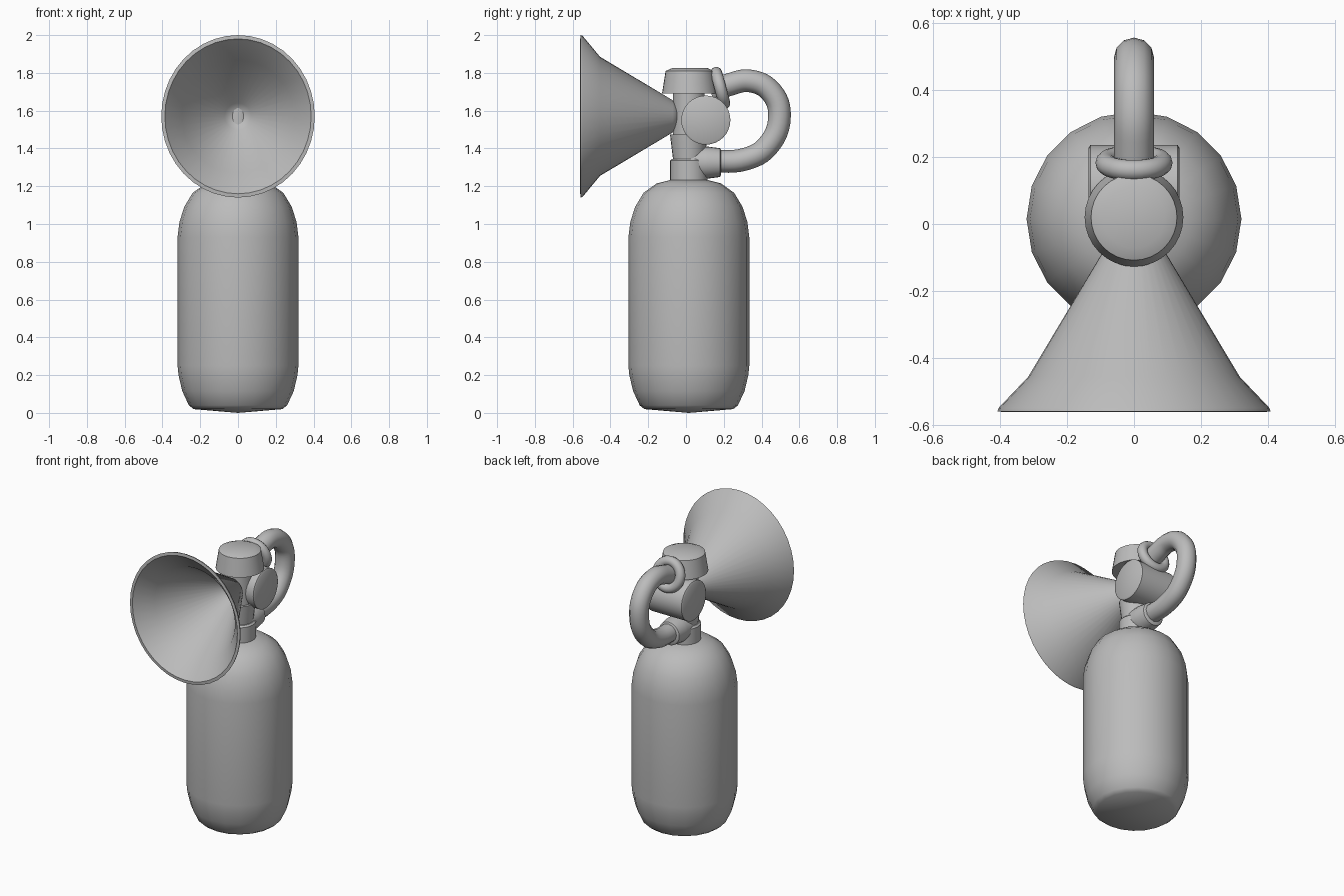
import bpy, bmesh, math
from mathutils import Matrix, Vector

cube = bpy.data.objects.get("Cube")
if cube:
    bpy.data.objects.remove(cube, do_unlink=True)

grey = bpy.data.materials.new("plain_grey")
grey.use_nodes = True
grey.diffuse_color = (0.5, 0.5, 0.5, 1)
grey.node_tree.nodes["Principled BSDF"].inputs["Base Color"].default_value = (0.5, 0.5, 0.5, 1)

AXIS_Y = 0.015  # depth of the bottle's centre line


def finish(obj, angle=35):
    """Assign the material and smooth everything but sharp edges."""
    obj.data.materials.clear()
    obj.data.materials.append(grey)
    bpy.ops.object.select_all(action='DESELECT')
    obj.select_set(True)
    bpy.context.view_layer.objects.active = obj
    bpy.ops.object.shade_smooth_by_angle(angle=math.radians(angle))


def lathe(name, profile, sides, location, turn=(0, 'X'), angle=35, mouth=None):
    """Revolve (radius, height) points round local z, then turn and place them."""
    bm = bmesh.new()
    rings = []
    for r, h in profile:
        if r == 0:
            rings.append([bm.verts.new((0, 0, h))] * sides)
            continue
        ring = []
        for i in range(sides):
            a = math.tau * i / sides
            squash = mouth[1] if mouth and h > mouth[0] else 1
            ring.append(bm.verts.new((r * squash * math.cos(a), r * math.sin(a), h)))
        rings.append(ring)
    for low, high in zip(rings, rings[1:]):
        for i in range(sides):
            j = (i + 1) % sides
            corners = dict.fromkeys((low[i], low[j], high[j], high[i]))
            bm.faces.new(list(corners))
    bmesh.ops.recalc_face_normals(bm, faces=bm.faces[:])
    bm.transform(Matrix.Translation(location) @ Matrix.Rotation(math.radians(turn[0]), 4, turn[1]))
    mesh = bpy.data.meshes.new(name)
    bm.to_mesh(mesh)
    bm.free()
    obj = bpy.data.objects.new(name, mesh)
    bpy.context.collection.objects.link(obj)
    finish(obj, angle)
    return obj


# Bottle with rounded shoulders and a shallow foot
lathe("bottle", [(0, 0), (0.235, 0.02), (0.26, 0.04), (0.295, 0.115), (0.315, 0.2),
                 (0.32, 0.25), (0.32, 0.93), (0.31, 1.01), (0.285, 1.09), (0.24, 1.165),
                 (0.17, 1.215), (0.09, 1.235), (0, 1.235)], 20, (0, AXIS_Y, 0), angle=45)

# Neck: collar, flared sleeve and valve stem
lathe("neck_collar", [(0, 1.21), (0.1, 1.21), (0.1, 1.335), (0.09, 1.345), (0, 1.345)],
      24, (0, AXIS_Y, 0))
lathe("neck_sleeve", [(0, 1.33), (0.082, 1.33), (0.1, 1.475), (0, 1.475)], 24, (0, AXIS_Y, 0))
lathe("valve_stem", [(0, 1.46), (0.084, 1.46), (0.084, 1.7), (0, 1.7)], 24, (0, AXIS_Y, 0))

# Push button cap
lathe("button_cap", [(0, 1.69), (0.147, 1.69), (0.128, 1.81), (0.092, 1.826), (0, 1.826)],
      32, (0, 0.02, 0), angle=25)

# Valve barrel lying across the neck, with thin end plates
lathe("valve_barrel", [(0, -0.136), (0.12, -0.136), (0.13, -0.13), (0.13, 0.13),
                       (0.12, 0.136), (0, 0.136)], 32, (0, 0.105, 1.55), (90, 'Y'))

# Hollow horn opening to the front, its lip slightly oval
lathe("horn", [(0, 0.03), (0.04, 0.035), (0.085, 0.07), (0.315, 0.455), (0.427, 0.548),
               (0.43, 0.558), (0.41, 0.56), (0.4, 0.548), (0.297, 0.455), (0.07, 0.08), (0, 0.05)],
      40, (0, 0, 1.57), (90, 'X'), angle=50, mouth=(0.5, 0.945))

# Fitting where the hose enters the neck
lathe("hose_fitting", [(0, 0.02), (0.085, 0.02), (0.085, 0.1), (0.085, 0.115), (0.076, 0.18),
                       (0.066, 0.186), (0, 0.186)], 24, (0, 0, 1.325), (-90, 'X'))

# Ring round the upper end of the hose
bpy.ops.mesh.primitive_torus_add(major_radius=0.084, minor_radius=0.031, major_segments=32,
                                 minor_segments=12, location=(0, 0.182, 1.72),
                                 rotation=(math.radians(-75), 0, 0))
ring = bpy.context.object
ring.name = "hose_ring"
finish(ring, 60)

# Bent hose
curve = bpy.data.curves.new("hose", 'CURVE')
curve.dimensions = '3D'
curve.bevel_depth = 0.06
curve.bevel_resolution = 4
curve.use_fill_caps = True
curve.resolution_u = 6
path = [(0.13, 1.70), (0.22, 1.735), (0.34, 1.757), (0.45, 1.70), (0.495, 1.57),
        (0.43, 1.41), (0.32, 1.345), (0.13, 1.33)]
spline = curve.splines.new('BEZIER')
spline.bezier_points.add(len(path) - 1)
for point, (y, z) in zip(spline.bezier_points, path):
    point.co = Vector((0, y, z))
    point.handle_left_type = point.handle_right_type = 'AUTO'
hose = bpy.data.objects.new("hose", curve)
bpy.context.collection.objects.link(hose)
bpy.ops.object.select_all(action='DESELECT')
hose.select_set(True)
bpy.context.view_layer.objects.active = hose
bpy.ops.object.convert(target='MESH')
finish(bpy.context.object, 50)
